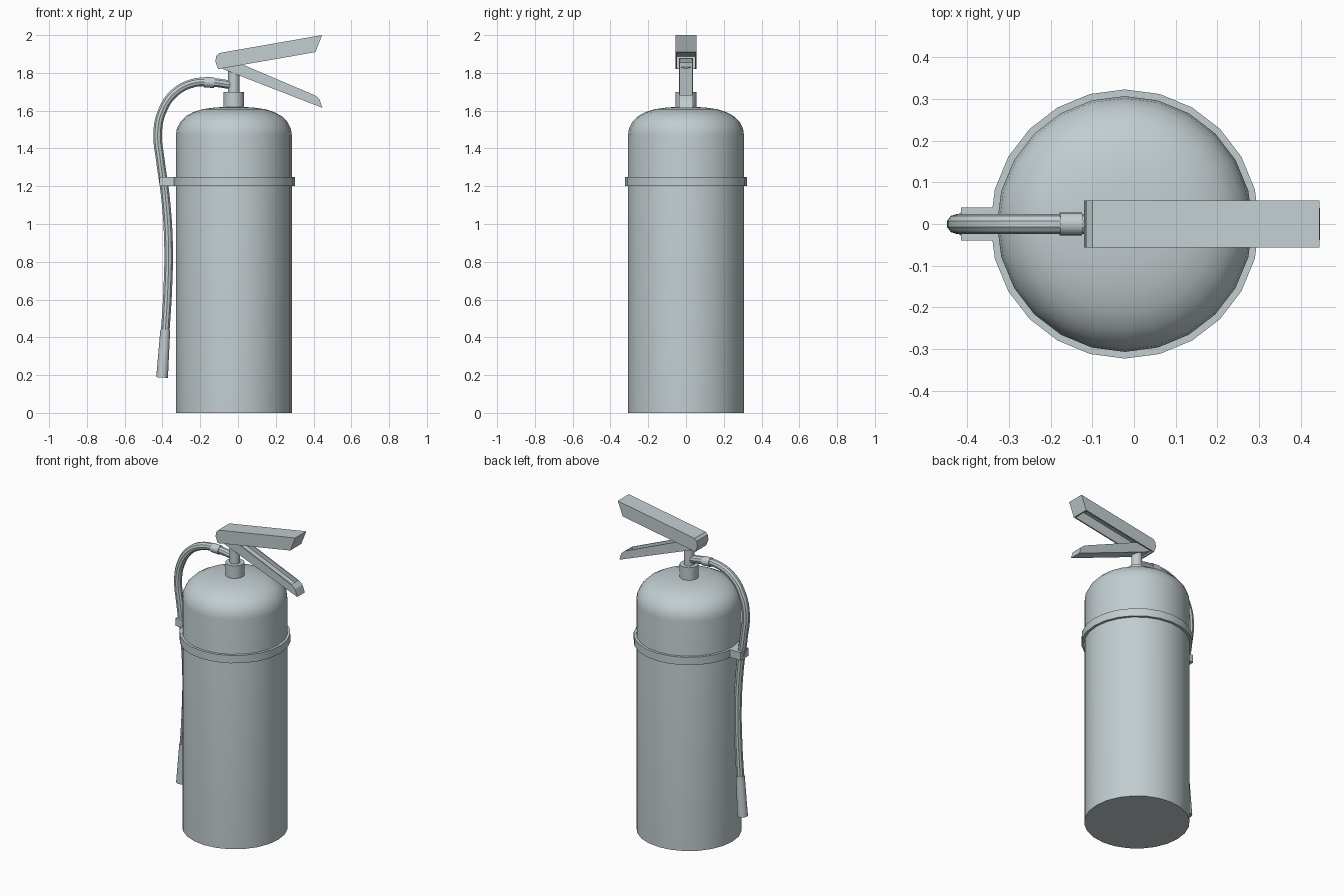
import bpy, bmesh, math
from mathutils import Vector

cube = bpy.data.objects.get("Cube")
if cube:
    bpy.data.objects.remove(cube, do_unlink=True)

CX = -0.022          # tank axis
SIDES = 24

metal = bpy.data.materials.new("pale_grey")
metal.use_nodes = True
GREY = (0.54, 0.61, 0.63, 1)
metal.diffuse_color = GREY
metal.node_tree.nodes["Principled BSDF"].inputs["Base Color"].default_value = GREY


def finish(name, bm, smooth=True):
    bmesh.ops.recalc_face_normals(bm, faces=bm.faces)
    mesh = bpy.data.meshes.new(name)
    bm.to_mesh(mesh)
    bm.free()
    mesh.materials.append(metal)
    obj = bpy.data.objects.new(name, mesh)
    bpy.context.collection.objects.link(obj)
    if smooth:
        bpy.ops.object.select_all(action='DESELECT')
        obj.select_set(True)
        bpy.context.view_layer.objects.active = obj
        bpy.ops.object.shade_smooth_by_angle(angle=math.radians(35))
    return obj


def lathe(name, profile, closed=False):
    """Spin (radius, z) points around the tank axis, capping open ends."""
    bm = bmesh.new()
    rings = []
    for r, z in profile:
        rings.append([bm.verts.new((CX + r * math.cos(a), r * math.sin(a), z))
                      for a in (math.tau * i / SIDES for i in range(SIDES))])
    pairs = list(zip(rings, rings[1:]))
    if closed:
        pairs.append((rings[-1], rings[0]))
    else:
        bm.faces.new(rings[0])
        bm.faces.new(rings[-1])
    for low, high in pairs:
        for i in range(SIDES):
            j = (i + 1) % SIDES
            bm.faces.new((low[i], low[j], high[j], high[i]))
    return finish(name, bm)


def rod(name, start, end, r1, r2):
    """Tapered round rod between two (x, z) points on the centre plane."""
    a, b = (Vector((p[0], 0, p[1])) for p in (start, end))
    bm = bmesh.new()
    bmesh.ops.create_cone(bm, cap_ends=True, segments=16, radius1=r1,
                          radius2=r2, depth=(b - a).length)
    turn = Vector((0, 0, 1)).rotation_difference(b - a).to_matrix().to_4x4()
    turn.translation = (a + b) / 2
    bm.transform(turn)
    return finish(name, bm)


def lever(name, profile, half_width, wall, depth):
    """Extruded side profile; the face on its first edge is hollowed out."""
    bm = bmesh.new()
    near, far = ([bm.verts.new((x, y, z)) for x, z in profile]
                 for y in (-half_width, half_width))
    bm.faces.new(near)
    bm.faces.new(far)
    n = len(profile)
    sides = [bm.faces.new((near[i], near[(i + 1) % n], far[(i + 1) % n], far[i]))
             for i in range(n)]
    bmesh.ops.recalc_face_normals(bm, faces=bm.faces)
    open_face = sides[0]
    inward = -open_face.normal.copy()
    bmesh.ops.inset_region(bm, faces=[open_face], thickness=wall)
    floor = bmesh.ops.extrude_discrete_faces(bm, faces=[open_face])["faces"][0]
    bmesh.ops.translate(bm, verts=floor.verts, vec=inward * depth)
    return finish(name, bm, smooth=False)


# Tank with rounded shoulder, and neck
lathe("tank", [(0.307, 0), (0.307, 1.47), (0.302, 1.505), (0.284, 1.54),
               (0.255, 1.57), (0.215, 1.592), (0.165, 1.608), (0.1, 1.617),
               (0.04, 1.62)])
lathe("neck_collar", [(0.055, 1.6), (0.055, 1.7)])
lathe("valve_stem", [(0.031, 1.69), (0.031, 1.83)])

# Strap and its hose clip
lathe("strap", [(0.3, 1.2), (0.323, 1.2), (0.323, 1.25), (0.3, 1.25)], closed=True)
bm = bmesh.new()
bmesh.ops.create_cube(bm, size=1)
bmesh.ops.scale(bm, verts=bm.verts, vec=(0.085, 0.08, 0.05))
bmesh.ops.translate(bm, verts=bm.verts, vec=(-0.373, 0, 1.225))
finish("hose_clip", bm, smooth=False)

# Squeeze handle above, carrying handle below
lever("upper_handle", [(-0.105, 1.82), (0.41, 1.91), (0.445, 2.0),
                       (-0.1, 1.905), (-0.115, 1.89), (-0.12, 1.86)],
      0.056, 0.012, 0.065)
lever("lower_handle", [(-0.06, 1.88), (0.41, 1.68), (0.432, 1.66), (0.447, 1.615),
                       (-0.03, 1.8), (-0.09, 1.825)],
      0.038, 0.01, 0.025)

# Hose swept along a smooth path
path = [(-0.03, 1.735), (-0.14, 1.75), (-0.24, 1.745), (-0.34, 1.69), (-0.4, 1.6),
        (-0.425, 1.49), (-0.41, 1.33), (-0.385, 1.15), (-0.368, 0.9),
        (-0.372, 0.65), (-0.386, 0.42)]
curve = bpy.data.curves.new("hose", 'CURVE')
curve.dimensions = '3D'
curve.bevel_depth = 0.024
curve.bevel_resolution = 3
curve.resolution_u = 6
curve.use_fill_caps = True
spline = curve.splines.new('BEZIER')
spline.bezier_points.add(len(path) - 1)
for point, (x, z) in zip(spline.bezier_points, path):
    point.co = (x, 0, z)
    point.handle_left_type = point.handle_right_type = 'AUTO'
curve.materials.append(metal)
hose = bpy.data.objects.new("hose", curve)
bpy.context.collection.objects.link(hose)
bpy.ops.object.select_all(action='DESELECT')
hose.select_set(True)
bpy.context.view_layer.objects.active = hose
bpy.ops.object.convert(target='MESH')
bpy.ops.object.shade_smooth_by_angle(angle=math.radians(35))

# Hose fittings
rod("hose_ferrule", (-0.178, 1.751), (-0.125, 1.748), 0.028, 0.028)
rod("nozzle", (-0.385, 0.44), (-0.402, 0.187), 0.026, 0.031)
